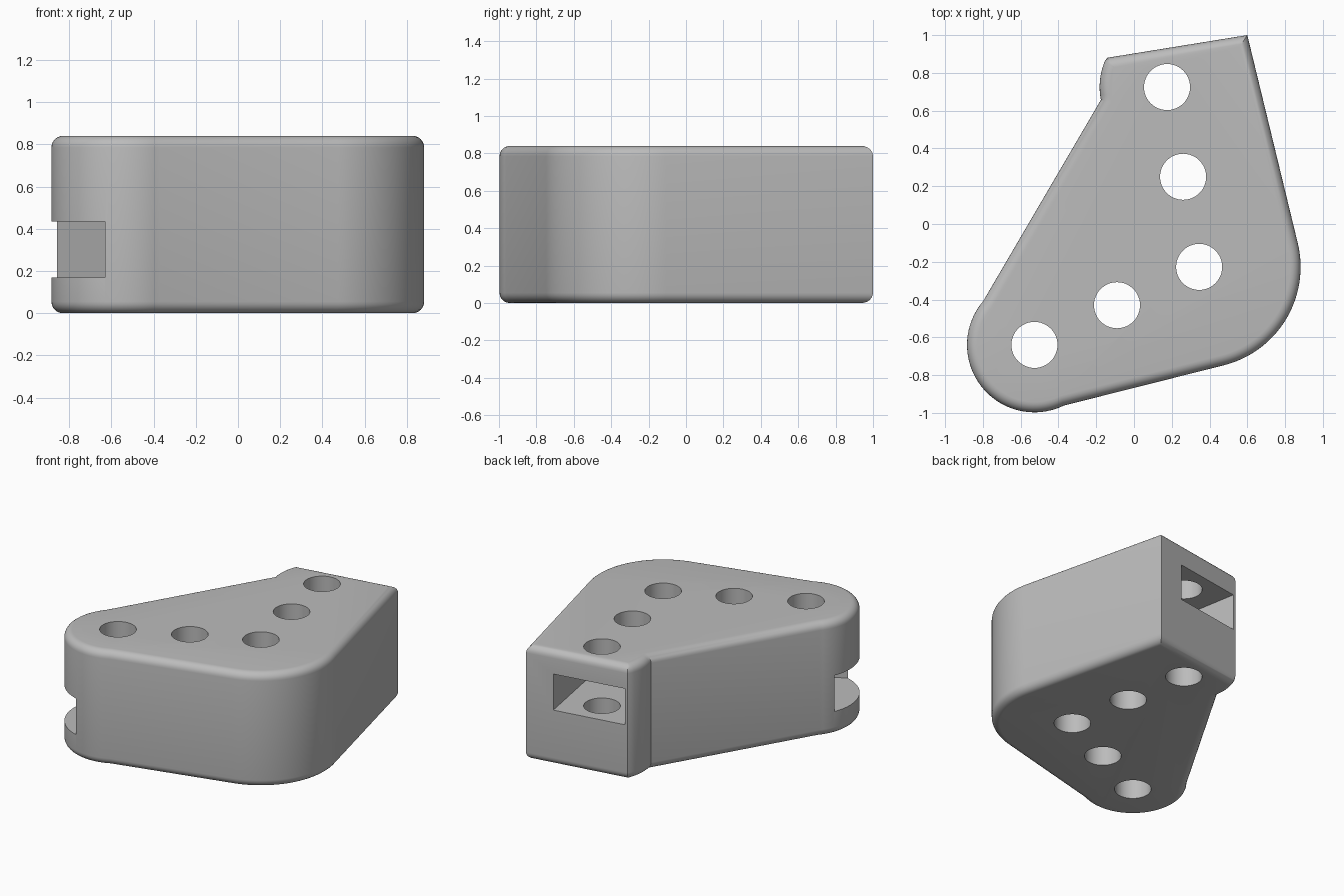
import bpy, bmesh, math
from mathutils import Vector

if "Cube" in bpy.data.objects:
    bpy.data.objects.remove(bpy.data.objects["Cube"])

HEIGHT = 0.84
HOLES = [(0.175, 0.725), (0.26, 0.25), (0.345, -0.227), (-0.09, -0.43), (-0.527, -0.64)]
HOLE_R = 0.122
SLOT_HALF = 0.265

grey = bpy.data.materials.new("plain grey")
grey.diffuse_color = (0.5, 0.5, 0.5, 1)
grey.use_nodes = True
grey.node_tree.nodes["Principled BSDF"].inputs["Base Color"].default_value = grey.diffuse_color


def arc(centre, r, a0, a1, n):
    """Points on an arc, angles in degrees."""
    angles = [math.radians(a0 + (a1 - a0) * i / n) for i in range(n + 1)]
    return [(centre[0] + r * math.cos(a), centre[1] + r * math.sin(a)) for a in angles]


def prism(name, points, z0, z1, rounding=0.0):
    """Extrude an outline, optionally rounding its top and bottom rims."""
    bm = bmesh.new()
    face = bm.faces.new([bm.verts.new((x, y, z0)) for x, y in points])
    top = bmesh.ops.extrude_face_region(bm, geom=[face])["geom"]
    bmesh.ops.translate(bm, vec=(0, 0, z1 - z0),
                        verts=[g for g in top if isinstance(g, bmesh.types.BMVert)])
    bmesh.ops.recalc_face_normals(bm, faces=bm.faces)
    if rounding:
        rims = [e for e in bm.edges if abs(e.verts[0].co.z - e.verts[1].co.z) < 1e-5]
        bmesh.ops.bevel(bm, geom=rims, offset=rounding, segments=6, profile=0.5,
                        affect='EDGES', clamp_overlap=False)
    mesh = bpy.data.meshes.new(name)
    bm.to_mesh(mesh)
    bm.free()
    obj = bpy.data.objects.new(name, mesh)
    bpy.context.collection.objects.link(obj)
    mesh.materials.append(grey)
    return obj


def slot_outline(start, end, reach):
    """Straight channel with a round inner end, running out past the end hole."""
    a, b = Vector(start), Vector(end)
    along = (b - a).normalized()
    side = Vector((-along.y, along.x)) * SLOT_HALF
    mouth = b + along * reach
    heading = math.degrees(math.atan2(along.y, along.x))
    inner = arc(start, SLOT_HALF, heading + 90, heading + 270, 24)
    return inner + [tuple(mouth - side), tuple(mouth + side)]


# Housing body: round lobe, straight front, wide round corner, flat back
outline = (arc(HOLES[4], 0.357, 139.5, 296, 40)
           + arc(HOLES[2], 0.537, -76, 13, 32)
           + [(0.6, 1.0), (-0.142, 0.88)]
           + arc(HOLES[0], 0.357, 158, 191, 8))
body = prism("housing", outline, 0, HEIGHT, 0.055)

# Cutters: two stacked link slots and five pin holes
cutters = [prism("back_slot_cutter", slot_outline(HOLES[2], HOLES[0], 0.6), 0.405, 0.67),
           prism("side_slot_cutter", slot_outline(HOLES[2], HOLES[4], 0.6), 0.17, 0.435)]
for c in HOLES:
    cutters.append(prism("pin_hole_cutter", arc(c, HOLE_R, 0, 352.5, 47), -0.2, HEIGHT + 0.2))

bpy.context.view_layer.objects.active = body
for cutter in cutters:
    cutter.hide_render = True
    mod = body.modifiers.new("cut", 'BOOLEAN')
    mod.operation = 'DIFFERENCE'
    mod.solver = 'EXACT'
    mod.object = cutter
    bpy.ops.object.modifier_apply(modifier=mod.name)
for cutter in cutters:
    bpy.data.objects.remove(cutter)

# Smooth the round walls, keep the cut edges crisp
bpy.ops.object.select_all(action='DESELECT')
body.select_set(True)
bpy.ops.object.shade_smooth_by_angle(angle=math.radians(30))
